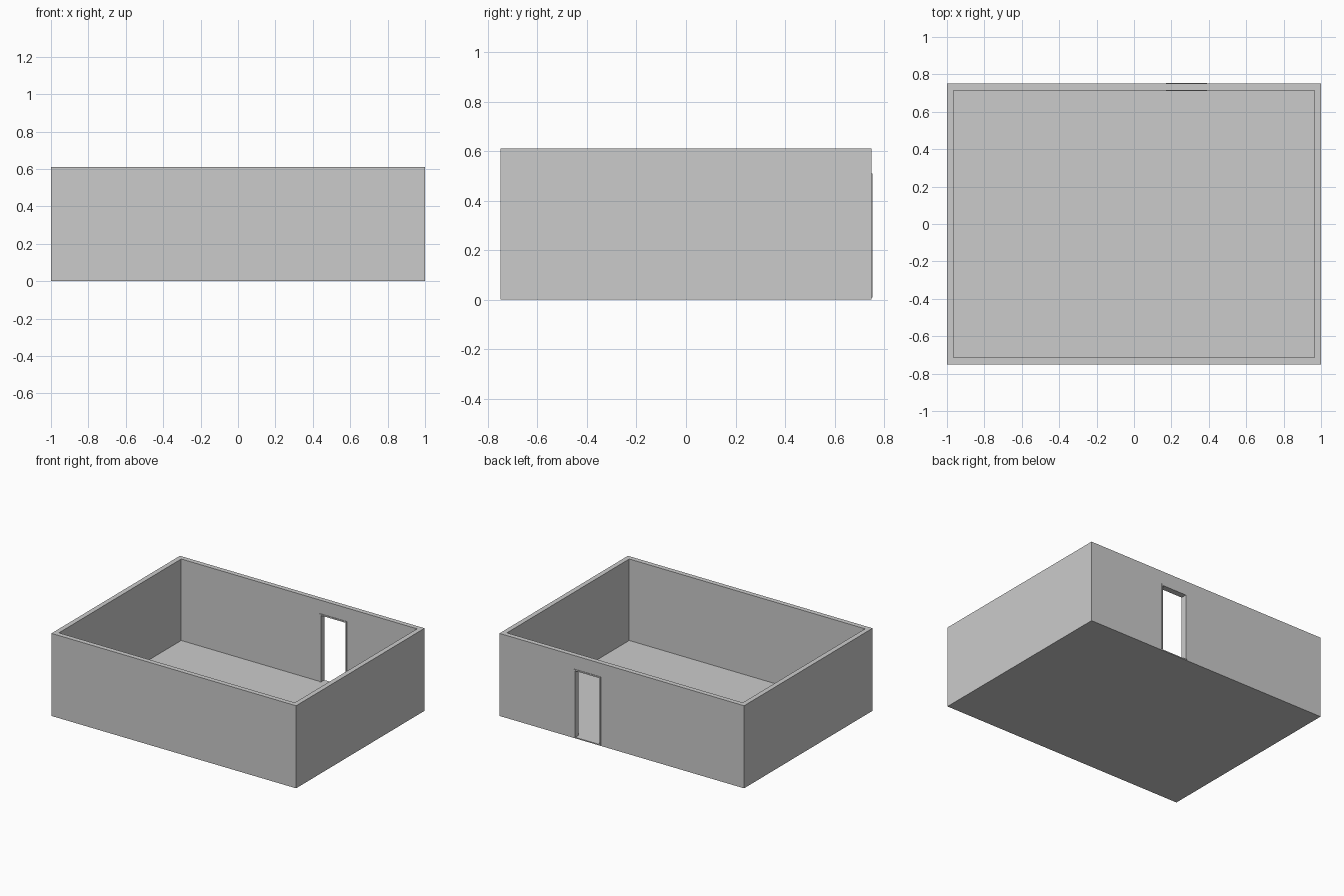
import bpy

cube = bpy.data.objects.get("Cube")
if cube:
    bpy.data.objects.remove(cube, do_unlink=True)

grey = bpy.data.materials.new("plain_grey")
grey.use_nodes = True
colour = (0.6, 0.6, 0.6, 1)
grey.diffuse_color = colour
grey.node_tree.nodes["Principled BSDF"].inputs["Base Color"].default_value = colour


def box(name, low, high):
    """Box between two opposite corners."""
    centre = [(a + b) / 2 for a, b in zip(low, high)]
    bpy.ops.mesh.primitive_cube_add(size=1, location=centre)
    part = bpy.context.object
    part.name = name
    part.scale = [b - a for a, b in zip(low, high)]
    bpy.ops.object.transform_apply(location=False, rotation=False, scale=True)
    part.data.materials.append(grey)
    return part


def cut(target, cutter):
    cutter.hide_render = True
    cutter.hide_viewport = True
    cutter.display_type = 'WIRE'
    mod = target.modifiers.new("opening", 'BOOLEAN')
    mod.operation = 'DIFFERENCE'
    mod.solver = 'EXACT'
    mod.object = cutter


W, D, H = 1.0, 0.75, 0.61          # half width, half depth, height
T, FLOOR = 0.036, 0.008            # wall and floor thickness
LEFT, RIGHT, HEAD = 0.18, 0.38, 0.50
FRAME = 0.01

# Floor slab
box("floor", (-W, -D, 0), (W, D, FLOOR))

# Four walls as one ring, with a doorway in the back
walls = box("walls", (-W, -D, FLOOR), (W, D, H))
cut(walls, box("room_cutter", (T - W, T - D, -1), (W - T, D - T, 1)))
cut(walls, box("door_cutter", (LEFT, D - 2 * T, -1), (RIGHT, D + T, HEAD)))

# Door frame, standing slightly proud of both wall faces
y0, y1 = D - T - 0.004, D + 0.004
box("frame_left", (RIGHT, y0, FLOOR), (RIGHT + FRAME, y1, HEAD + FRAME))
box("frame_right", (LEFT - FRAME, y0, FLOOR), (LEFT, y1, HEAD + FRAME))
box("frame_head", (LEFT, y0, HEAD), (RIGHT, y1, HEAD + FRAME))
